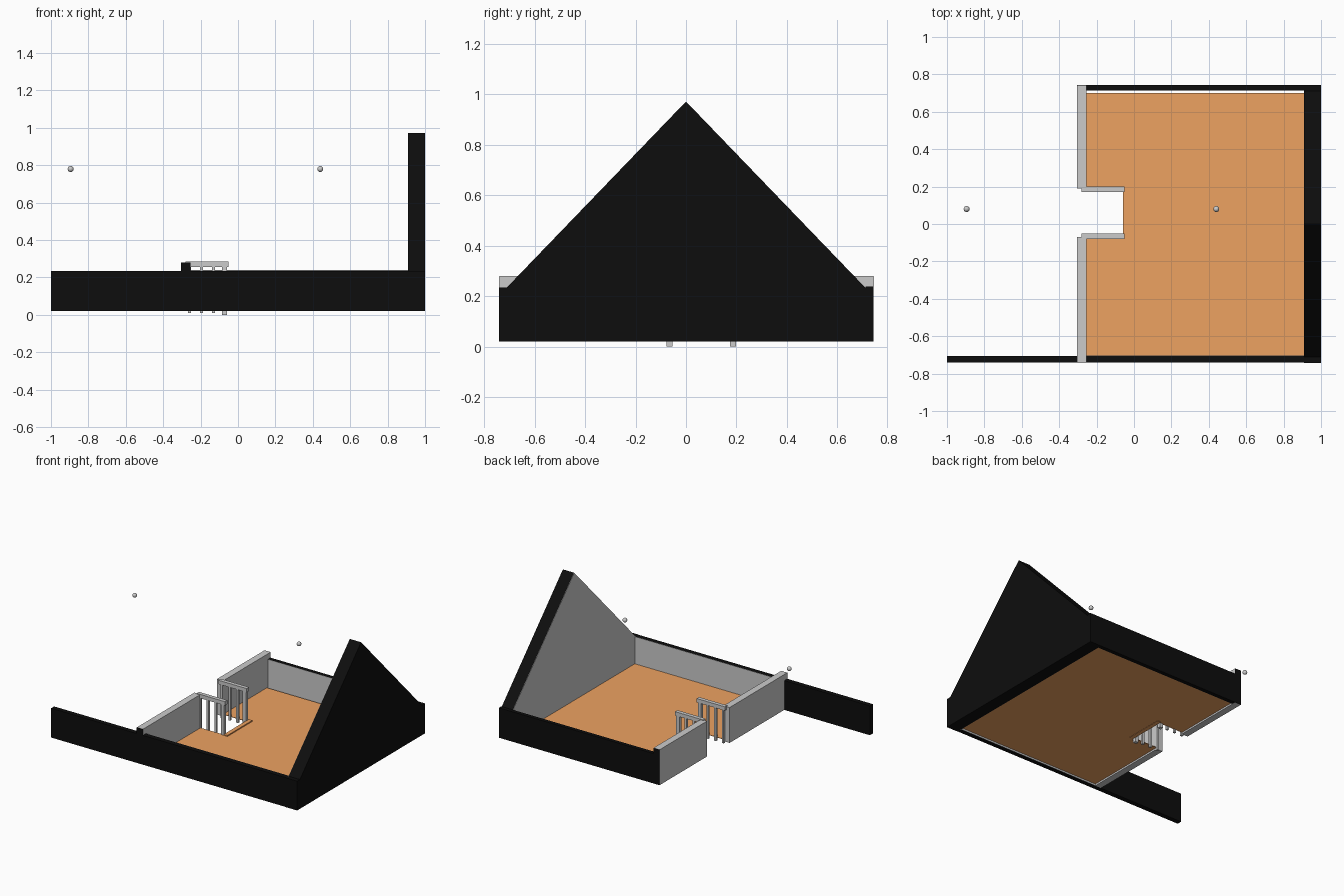
import bpy, bmesh
from mathutils import Vector

if "Cube" in bpy.data.objects:
    bpy.data.objects.remove(bpy.data.objects["Cube"])


def material(name, rgb):
    m = bpy.data.materials.new(name)
    m.diffuse_color = (*rgb, 1)
    m.use_nodes = True
    m.node_tree.nodes["Principled BSDF"].inputs["Base Color"].default_value = m.diffuse_color
    return m


BLACK = material("black_wall", (0.004, 0.004, 0.004))
ORANGE = material("orange_floor", (0.85, 0.36, 0.12))


def prism(name, outline, depth, mat=None):
    """Extrude a closed 3D outline along the depth vector."""
    bm = bmesh.new()
    face = bm.faces.new([bm.verts.new(p) for p in outline])
    ext = bmesh.ops.extrude_face_region(bm, geom=[face])
    moved = [g for g in ext["geom"] if isinstance(g, bmesh.types.BMVert)]
    bmesh.ops.translate(bm, verts=moved, vec=Vector(depth))
    bmesh.ops.recalc_face_normals(bm, faces=bm.faces)
    me = bpy.data.meshes.new(name)
    bm.to_mesh(me)
    bm.free()
    ob = bpy.data.objects.new(name, me)
    bpy.context.collection.objects.link(ob)
    if mat:
        me.materials.append(mat)
    return ob


def box(name, x, y, z, mat=None):
    pts = [(x[0], y[0], z[0]), (x[1], y[0], z[0]), (x[1], y[1], z[0]), (x[0], y[1], z[0])]
    return prism(name, pts, (0, 0, z[1] - z[0]), mat)


BASE, FLOOR, TOP = 0.02, 0.035, 0.235
PANEL = 0.002

# low outer walls, with grey inner lining
box("front_wall", (-1, 1), (-0.74, -0.705), (BASE, TOP), BLACK)
box("front_wall_lining", (-0.255, 0.91), (-0.705, -0.705 + PANEL), (BASE, TOP), None)
box("back_wall", (-0.255, 1), (0.715, 0.743), (BASE, TOP + 0.004), BLACK)
box("back_wall_lining", (-0.255, 0.91), (0.715 - PANEL, 0.715), (BASE, TOP + 0.003), None)


# gable wall and lining
def gable(x, half):
    return [(x, -half, BASE), (x, half, BASE), (x, half, TOP), (x, 0.71, TOP),
            (x, 0, 0.972), (x, -0.71, TOP), (x, -half, TOP)]


prism("gable_wall", gable(0.91, 0.742), (0.09, 0, 0), BLACK)
prism("gable_lining", gable(0.91 - PANEL, 0.714), (PANEL, 0, 0))

# floor with the stair opening cut in its left edge
plan = [(-0.255, -0.705), (0.91, -0.705), (0.91, 0.70), (-0.255, 0.70),
        (-0.255, 0.19), (-0.055, 0.19), (-0.055, -0.07), (-0.255, -0.07)]
prism("floor", [(x, y, FLOOR) for x, y in plan], (0, 0, -0.003), ORANGE)
box("opening_trim", (-0.06, -0.03), (-0.08, 0.21), (0.03, 0.043), ORANGE)

# left partition in two halves, black outer ends
for side, y0, y1, end in (("front", -0.738, -0.07, -0.74), ("back", 0.19, 0.741, 0.743)):
    box(side + "_partition", (-0.305, -0.255), (y0, y1), (BASE, 0.28))
    outer = y0 if side == "front" else y1
    box(side + "_partition_end", (-0.305, -0.255), sorted((outer, end)), (BASE, 0.28), BLACK)

# railings either side of the opening
for side, y in (("front", -0.066), ("back", 0.186)):
    box(side + "_handrail", (-0.28, -0.05), (y - 0.014, y + 0.014), (0.257, 0.285))
    for i, x in enumerate((-0.258, -0.195, -0.132)):
        box(f"{side}_baluster_{i + 1}", (x - 0.008, x + 0.008), (y - 0.008, y + 0.008), (0.01, 0.258))
    box(side + "_end_post", (-0.085, -0.058), (y - 0.012, y + 0.012), (0.0, 0.258))

# small floating lamps
for i, x in enumerate((-0.895, 0.44)):
    bpy.ops.mesh.primitive_uv_sphere_add(segments=16, ring_count=8, radius=0.016,
                                         location=(x, 0.08, 0.78))
    bpy.context.object.name = f"lamp_bulb_{i + 1}"
    bpy.ops.object.shade_smooth()
